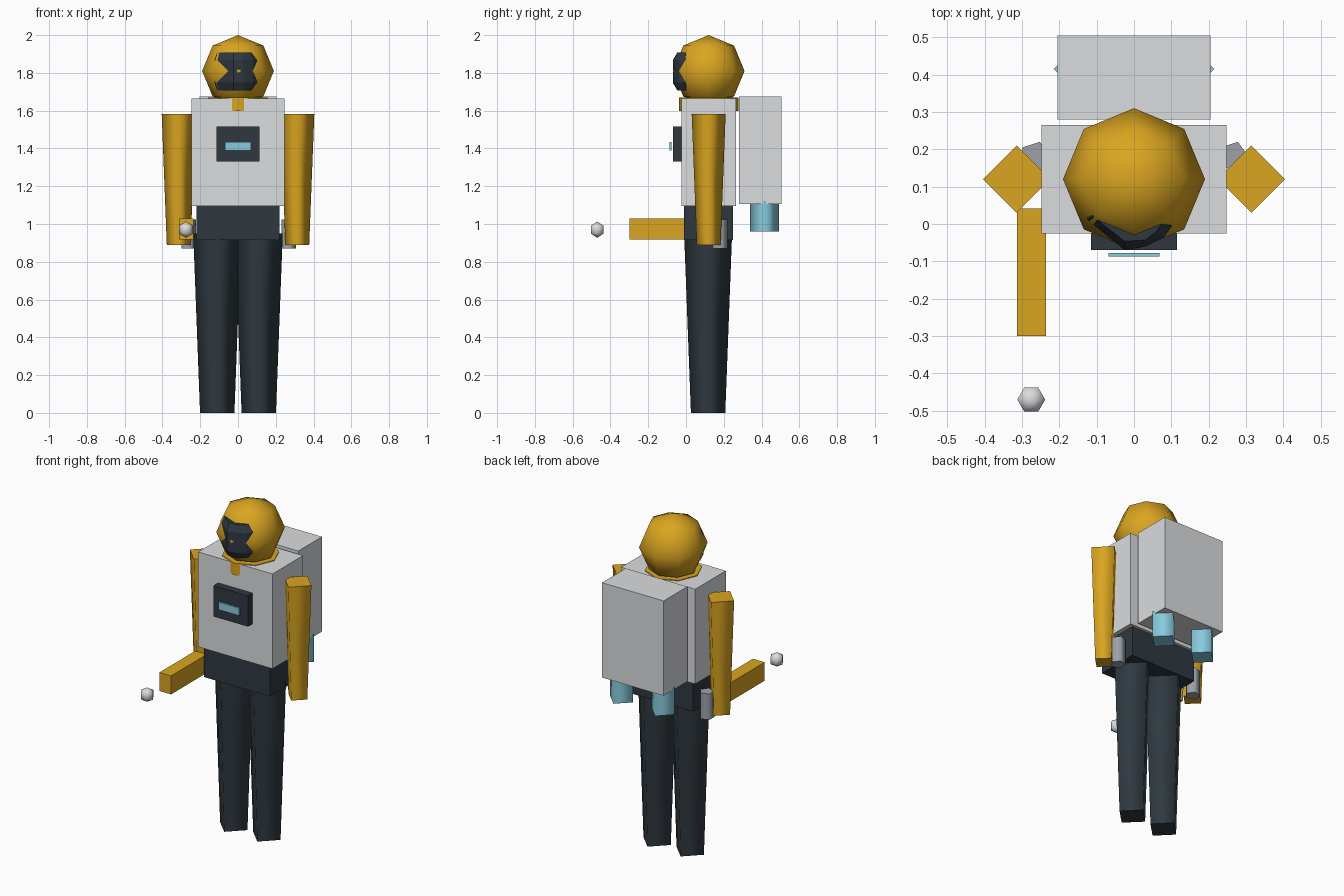
import bpy, bmesh
from math import pi

cube = bpy.data.objects.get("Cube")
if cube:
    bpy.data.objects.remove(cube)


def material(name, rgb):
    linear = [((c / 255 + 0.055) / 1.055) ** 2.4 for c in rgb] + [1]
    m = bpy.data.materials.new(name)
    m.use_nodes = True
    m.diffuse_color = linear
    m.node_tree.nodes["Principled BSDF"].inputs["Base Color"].default_value = linear
    return m


GOLD = material("gold", (218, 165, 32))
WHITE = material("pale_grey", (218, 220, 222))
DARK = material("dark_slate", (47, 57, 64))
BLUE = material("light_blue", (135, 203, 222))
GREY = material("mid_grey", (158, 162, 167))


def finish(name, mat):
    ob = bpy.context.object
    ob.name = ob.data.name = name
    ob.data.materials.append(mat)
    return ob


def box(name, mat, x, y, z):
    """Box from (low, high) ranges on each axis."""
    bpy.ops.mesh.primitive_cube_add(size=1, location=[sum(r) / 2 for r in (x, y, z)])
    bpy.context.object.scale = [r[1] - r[0] for r in (x, y, z)]
    bpy.ops.object.transform_apply(location=False, rotation=False, scale=True)
    return finish(name, mat)


def taper(name, mat, sides, x, y, z, r_low, r_high, turn=0):
    """Upright tapered prism with smooth sides and flat caps."""
    bpy.ops.mesh.primitive_cone_add(vertices=sides, radius1=r_low, radius2=r_high,
                                    depth=z[1] - z[0], location=(x, y, sum(z) / 2),
                                    rotation=(0, 0, turn))
    ob = finish(name, mat)
    for f in ob.data.polygons:
        f.use_smooth = abs(f.normal.z) < 0.9
    return ob


def ball(name, mat, segments, rings, centre, r, turn=0):
    bpy.ops.mesh.primitive_uv_sphere_add(segments=segments, ring_count=rings, radius=r,
                                         location=centre, rotation=(0, 0, turn))
    bpy.ops.object.shade_smooth()
    return finish(name, mat)


# Body
box("torso", WHITE, (-0.247, 0.247), (-0.025, 0.265), (1.095, 1.665))
box("pelvis", DARK, (-0.22, 0.22), (-0.01, 0.248), (0.915, 1.095))
taper("collar", GOLD, 8, 0, 0.12, (1.597, 1.669), 0.158, 0.158)
ball("helmet", GOLD, 8, 4, (0, 0.12, 1.81), 0.19)

# Chest panel and its screen
box("chest_panel", DARK, (-0.115, 0.115), (-0.07, -0.02), (1.33, 1.515))
box("chest_screen", BLUE, (-0.068, 0.068), (-0.087, -0.077), (1.39, 1.435))

# Backpack
box("backpack", WHITE, (-0.205, 0.205), (0.28, 0.505), (1.105, 1.675))

# Paired parts
for side, s in (("left", 1), ("right", -1)):
    taper(side + "_leg", DARK, 4, s * 0.11, 0.117, (0, 0.95), 0.091, 0.127)
    taper(side + "_arm", GOLD, 4, s * 0.314, 0.12, (0.89, 1.582), 0.063, 0.09)
    taper(side + "_thruster", BLUE, 4, s * 0.138, 0.415, (0.96, 1.12), 0.077, 0.077)
    taper(side + "_hip_canister", GREY, 5, s * 0.265, 0.18, (0.87, 1.025),
          0.042, 0.042, -pi / 2)

# Outstretched forearm and the floating ball before it
box("right_forearm", GOLD, (-0.313, -0.235), (-0.30, 0.041), (0.917, 1.028))
ball("floating_ball", WHITE, 6, 3, (-0.275, -0.47, 0.97), 0.043, pi / 6)

# Visor: chamfered faceted plate sunk into the helmet
WIDE = [(-0.125, 0.012), (-0.025, -0.07), (0.03, -0.0605), (0.08, -0.036),
        (0.102, -0.005), (0.09, 0.04), (-0.12, 0.04)]
NARROW = [(-0.11, 0.02), (-0.025, -0.046), (0.03, -0.043), (0.06, -0.02),
          (0.072, 0), (0.07, 0.04), (-0.1, 0.04)]
bm = bmesh.new()
loops = [[bm.verts.new((x, y, 1.808 + h)) for x, y in outline]
         for h, outline in ((-0.1, NARROW), (-0.06, WIDE), (0.06, WIDE), (0.1, NARROW))]
for low, high in zip(loops, loops[1:]):
    for i in range(len(low)):
        j = (i + 1) % len(low)
        bm.faces.new((low[i], low[j], high[j], high[i]))
bm.faces.new(loops[0][::-1])
bm.faces.new(loops[-1])
bmesh.ops.recalc_face_normals(bm, faces=bm.faces)
mesh = bpy.data.meshes.new("visor")
bm.to_mesh(mesh)
bm.free()
mesh.materials.append(DARK)
bpy.context.collection.objects.link(bpy.data.objects.new("visor", mesh))
